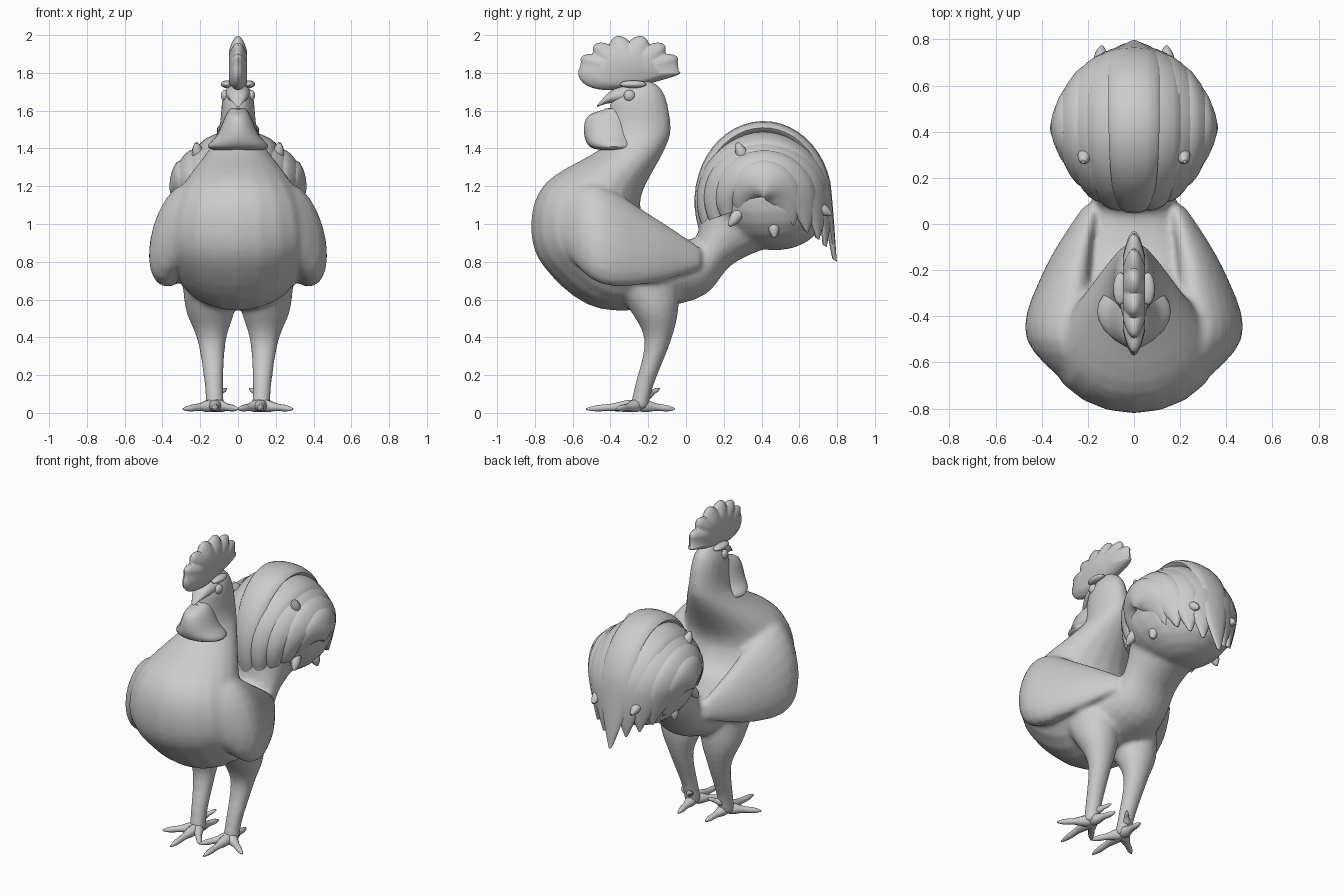
import bpy, bmesh
from math import sin, cos, pi, sqrt, radians
from mathutils import Vector

if "Cube" in bpy.data.objects:
    bpy.data.objects.remove(bpy.data.objects["Cube"])

grey = bpy.data.materials.new("plain_grey")
grey.use_nodes = True
grey.diffuse_color = (0.6, 0.6, 0.6, 1)
shader = grey.node_tree.nodes["Principled BSDF"]
shader.inputs["Base Color"].default_value = grey.diffuse_color


def flow(rows, steps=5):
    """Smoothly interpolate key rows of numbers along a sweep."""
    keys = [Vector(row) for row in rows]
    keys = [keys[0]] + keys + [keys[-1]]
    result = []
    for before, start, end, after in zip(keys, keys[1:], keys[2:], keys[3:]):
        for step in range(steps):
            t = step / steps
            bend_in, bend_out = (end - before) / 2, (after - start) / 2
            gap = end - start
            result.append(start + bend_in * t
                          + (3 * gap - 2 * bend_in - bend_out) * t ** 2
                          + (bend_in + bend_out - 2 * gap) * t ** 3)
    return result + [keys[-1]]


def ring(centre, u, v, sides=20):
    centre, u, v = Vector(centre), Vector(u), Vector(v)
    angles = [2 * pi * i / sides for i in range(sides)]
    return [centre + u * cos(a) + v * sin(a) for a in angles]


def profile_sweep(rows):
    """Symmetric sweep: two side-profile points and a half width per row."""
    rings = []
    for ya, za, yb, zb, width in flow(rows):
        a, b = Vector((0, ya, za)), Vector((0, yb, zb))
        rings.append(ring((a + b) / 2, (a - b) / 2, (width, 0, 0)))
    return rings


def ball(centre, radii, lean=0, count=12):
    """Ellipsoid whose lower half leans backwards."""
    rx, ry, rz = radii
    rings = []
    for i in range(count + 1):
        a = pi * (i + 0.2) / (count + 0.4)
        middle = Vector(centre) + Vector((0, -lean, rz)) * cos(a)
        rings.append(ring(middle, (rx * sin(a), 0, 0), (0, ry * sin(a), 0)))
    return rings


def spike(start, end, radius):
    """Knuckled, tapering claw or curl."""
    start, end = Vector(start), Vector(end)
    along = (end - start).normalized()
    side = along.cross(Vector((0, 0, 1))).normalized()
    up = side.cross(along)
    rings = []
    for i in range(13):
        t = i / 12
        r = radius * cos(t * 1.5) ** .7 * (1 + sin(9 * t) / 6)
        rings.append(ring(start.lerp(end, t), side * r, up * r, 10))
    return rings


def mirrored(lofts):
    return [[[Vector((-p.x, p.y, p.z)) for p in r] for r in rings] for rings in lofts]


def part(name, lofts, merge=False):
    """One object from closed lofts, optionally blended into one skin."""
    bm = bmesh.new()
    for rings in lofts:
        loops = [[bm.verts.new(p) for p in r] for r in rings]
        for a, b in zip(loops, loops[1:]):
            for i in range(len(a)):
                bm.faces.new((a[i - 1], a[i], b[i], b[i - 1]))
        bm.faces.new(loops[0])
        bm.faces.new(loops[-1])
    bmesh.ops.recalc_face_normals(bm, faces=bm.faces)
    mesh = bpy.data.meshes.new(name)
    bm.to_mesh(mesh)
    bm.free()
    mesh.materials.append(grey)
    obj = bpy.data.objects.new(name, mesh)
    bpy.context.collection.objects.link(obj)
    bpy.ops.object.select_all(action='DESELECT')
    obj.select_set(True)
    bpy.context.view_layer.objects.active = obj
    if merge:
        remesh = obj.modifiers.new("Merge", 'REMESH')
        remesh.mode = 'VOXEL'
        remesh.voxel_size = 0.014
        remesh.use_smooth_shade = True
        blend = obj.modifiers.new("Blend", 'SMOOTH')
        blend.iterations = 8
    else:
        bpy.ops.object.shade_smooth_by_angle(angle=radians(50))


def pair(name, lofts):
    part("left_" + name, lofts)
    part("right_" + name, mirrored(lofts))


# Trunk: head, neck, breast, rump and tail root in one sweep
trunk = profile_sweep((
    (-.34, 1.74, -.22, 1.78, .03), (-.4, 1.65, -.12, 1.7, .08),
    (-.41, 1.5, -.08, 1.52, .1), (-.45, 1.4, -.11, 1.4, .15),
    (-.74, 1.22, -.23, 1.17, .3), (-.82, 1, -.23, 1.05, .37),
    (-.75, .77, -.15, .95, .38), (-.45, .55, -.02, .92, .31),
    (.05, .6, .05, .93, .2), (.25, .79, .07, 1, .18), (.5, .9, .08, 1.2, .2)))

# Folded wing: leaning ovals along a curved spine
wing = []
spine = flow(((.2, -.74, 1.05, .1), (.33, -.5, .96, .26),
              (.29, -.2, .87, .19), (.19, .08, .82, .08)))
for i, (x, y, z, height) in enumerate(spine):
    size = height * sqrt(sqrt(sin(pi * (i + .3) / len(spine))))
    wing.append(ring((x, y, z), (-.3 * size, 0, size), (size * .45, 0, size / 6)))

# Leg: feathered thigh down to the ankle
leg = [ring((.12 + z / 20, y, z), (width, 0, 0), (0, depth, 0))
       for y, z, width, depth in flow((
           (-.24, .75, .14, .2), (-.17, .55, .13, .13), (-.15, .38, .075, .07),
           (-.22, .15, .05, .05), (-.25, .02, .05, .05)))]

# Tail core: rounded plume swept back at the bottom
core = ball((0, .42, 1.14), (.31, .33, .28), .05)
part("body", [trunk, wing, leg, core] + mirrored([wing, leg]), merge=True)

# Feet: three front toes, a hind toe and a spur
ankle = (.12, -.25, .04)
toes = [spike(ankle, (x, y, .02), .03)
        for x, y in ((.12, -.53), (.29, -.37), (0, -.4), (.1, -.06))]
toes.append(spike((.12, -.21, .09), (.06, -.14, .13), .02))
pair("foot", toes)

# Beak: hooked upper half over a short lower half
upper_beak = profile_sweep((
    (-.28, 1.63, -.28, 1.75, .07), (-.4, 1.64, -.39, 1.71, .05),
    (-.47, 1.62, -.47, 1.63, .01)))
lower_beak = profile_sweep((
    (-.3, 1.55, -.3, 1.63, .06), (-.43, 1.6, -.43, 1.61, .01)))
part("beak", [upper_beak, lower_beak])

# Face: broad flaring wattle, eyes and brows
part("wattle", [profile_sweep((
    (-.42, 1.61, -.3, 1.62, .04), (-.52, 1.57, -.28, 1.56, .07),
    (-.54, 1.48, -.26, 1.47, .11), (-.51, 1.41, -.25, 1.41, .16),
    (-.44, 1.39, -.3, 1.38, .1)))])
pair("eye", [ball((.07, -.3, 1.68), (.02, .03, .03))])
pair("brow", [ball((.06, -.28, 1.74), (.03, .07, .02))])

# Comb: scalloped upper rim, thick in the middle and thin at the edge
outline = []
for degrees in range(0, 360, 3):
    a = radians(degrees)
    if 15 < degrees < 165:
        lobe = .84 + .16 * abs(cos(pi * (degrees - 24) / 26.4))
        outline.append((.28 * lobe * cos(a), .2 * lobe * sin(a)))
    else:
        outline.append((.27 * cos(a), .08 * sin(a) * (1 - .6 * cos(a))))
comb = []
for i in range(-4, 5):
    scale = 1 - .4 * (i / 4) ** 2
    comb.append([Vector((i * .012, y * scale - .3, z * scale + 1.8)) for y, z in outline])
part("comb", [comb])


# Tail feathers: pointed bands arching from the rump to the back
def feather(roll, width, flick):
    depth, height = .2 + .8 * cos(roll), 1 - roll / 2
    rings = []
    for i in range(31):
        t = i / 30
        a = radians(200 - 233 * t)
        tip = max(0, 5 * t - 4)
        bulge = .7 + .3 * sin(pi * t)
        centre = Vector((.33 * sin(roll) * bulge,
                         .41 + .33 * depth * cos(a) + flick * tip ** 2,
                         1.12 + .39 * height * sin(a) - flick * tip))
        out = Vector((sin(roll), cos(a) * cos(roll), sin(a) * cos(roll)))
        along = Vector((0, -sin(a), cos(a)))
        half = width * (.45 + .55 * sin(pi * min(t, .5))) * (1 - .9 * tip ** 1.5)
        thick = .035 * (1 - .6 * tip)
        rings.append(ring(centre, out.cross(along) * half, out * thick, 12))
    return rings


part("top_feather", [feather(0, .11, .1)])
for i, row in enumerate(("upper", "middle", "lower", "inner")):
    pair(row + "_feather", [feather(radians(20 * i + 20), .1, .06)])

# Short curls along the sides and back of the plume
pair("feather_curls", [spike(start, end, .05) for start, end in (
    ((.2, .35, 1.25), (.22, .27, 1.43)), ((.2, .35, 1.15), (.25, .23, .99)),
    ((.2, .45, 1.1), (.25, .47, .93)), ((.15, .6, 1.15), (.14, .77, 1.05)))])
